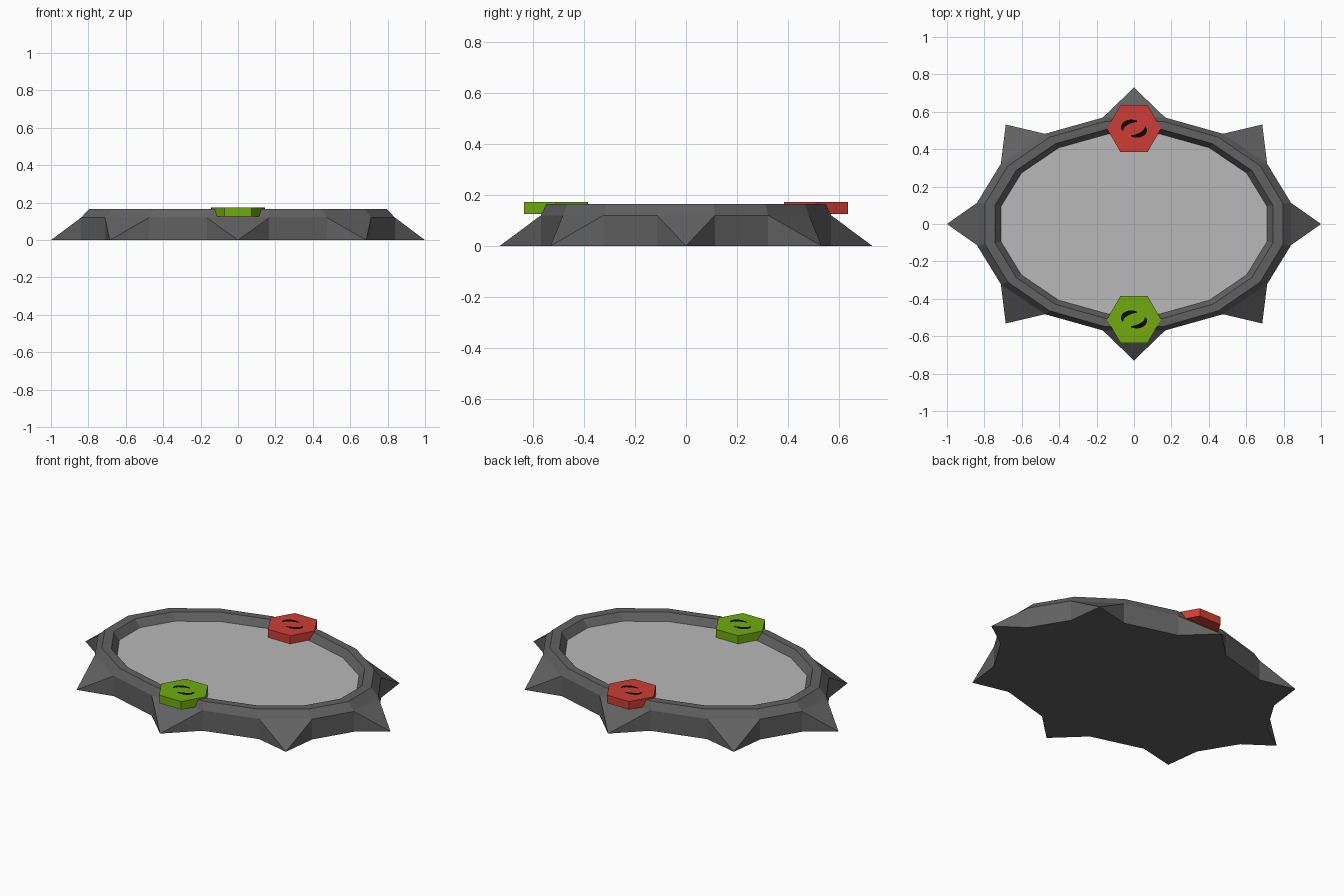
import bpy
import bmesh
import math

if "Cube" in bpy.data.objects:
    bpy.data.objects.remove(bpy.data.objects["Cube"])

N = 16


def material(name, rgb):
    m = bpy.data.materials.new(name)
    m.diffuse_color = (*rgb, 1)
    m.use_nodes = True
    m.node_tree.nodes["Principled BSDF"].inputs["Base Color"].default_value = m.diffuse_color
    return m


dark_grey = material("dark_grey", (0.12, 0.12, 0.12))
light_grey = material("light_grey", (0.48, 0.48, 0.48))
red = material("red", (0.62, 0.048, 0.036))
green = material("green", (0.165, 0.41, 0.004))
black = material("black", (0.003, 0.003, 0.003))


def finish(name, bm, mats):
    bmesh.ops.recalc_face_normals(bm, faces=bm.faces)
    mesh = bpy.data.meshes.new(name)
    bm.to_mesh(mesh)
    bm.free()
    for m in mats:
        mesh.materials.append(m)
    ob = bpy.data.objects.new(name, mesh)
    bpy.context.collection.objects.link(ob)
    return ob


def ring(bm, a, b, z):
    angles = [(k + 0.5) * 2 * math.pi / N for k in range(N)]
    return [bm.verts.new((a * math.cos(t), b * math.sin(t), z)) for t in angles]


# Arena: stepped oval wall, sunken floor, eight ground spikes
bm = bmesh.new()
profile = [(0.856, 0.58, 0), (0.856, 0.58, 0.12), (0.812, 0.558, 0.165),
           (0.757, 0.516, 0.165), (0.724, 0.49, 0.122)]
rings = [ring(bm, *p) for p in profile]
outline = []
for k in range(N):
    n = (k + 1) % N
    for i, (lo, hi) in enumerate(zip(rings, rings[1:])):
        if i == 0 and k % 2:
            # spike in place of this wall panel
            t = (k + 1) * 2 * math.pi / N
            diagonal = (k + 1) % 4 != 0
            a, b = (0.97, 0.752) if diagonal else (1.0, 0.73)
            tip = bm.verts.new((a * math.cos(t), b * math.sin(t), 0))
            bm.faces.new((hi[k], tip, hi[n]))
            bm.faces.new((lo[k], tip, hi[k]))
            bm.faces.new((tip, lo[n], hi[n]))
            outline += [lo[k], tip]
        else:
            bm.faces.new((lo[k], lo[n], hi[n], hi[k]))
            if i == 0:
                outline.append(lo[k])
bm.faces.new(outline[::-1])
floor = bm.faces.new(rings[-1])
floor.material_index = 1
finish("arena", bm, [dark_grey, light_grey])


# Hexagonal end pads
def pad(name, y, mat):
    bm = bmesh.new()
    bmesh.ops.create_cone(bm, cap_ends=True, segments=6,
                          radius1=0.145, radius2=0.145, depth=0.048)
    for v in bm.verts:
        x0, y0 = v.co.x, v.co.y
        # points face left and right
        t = round(math.atan2(x0, y0) / (math.pi / 3)) * math.pi / 3
        v.co = (0.145 * math.cos(t), y + 0.145 * math.sin(t), 0.149 + v.co.z)
    finish(name, bm, [mat])


# Pair of tapered curved marks on a pad
def marks(name, y):
    bm = bmesh.new()
    steps = 8
    for start in (75, 255):
        pts = []
        for i in range(steps + 1):
            t = math.radians(start + 120 * i / steps)
            w = 0.003 + 0.010 * math.sin(math.pi * i / steps)
            pts.append([bm.verts.new(((0.062 + s * w) * math.cos(t),
                                      y + (0.040 + s * w) * math.sin(t), 0.1738))
                        for s in (-1, 1)])
        for p, q in zip(pts, pts[1:]):
            bm.faces.new((p[0], p[1], q[1], q[0]))
    finish(name, bm, [black])


for label, y, mat in (("front", -0.51, green), ("back", 0.51, red)):
    pad(label + "_pad", y, mat)
    marks(label + "_pad_marks", y)
